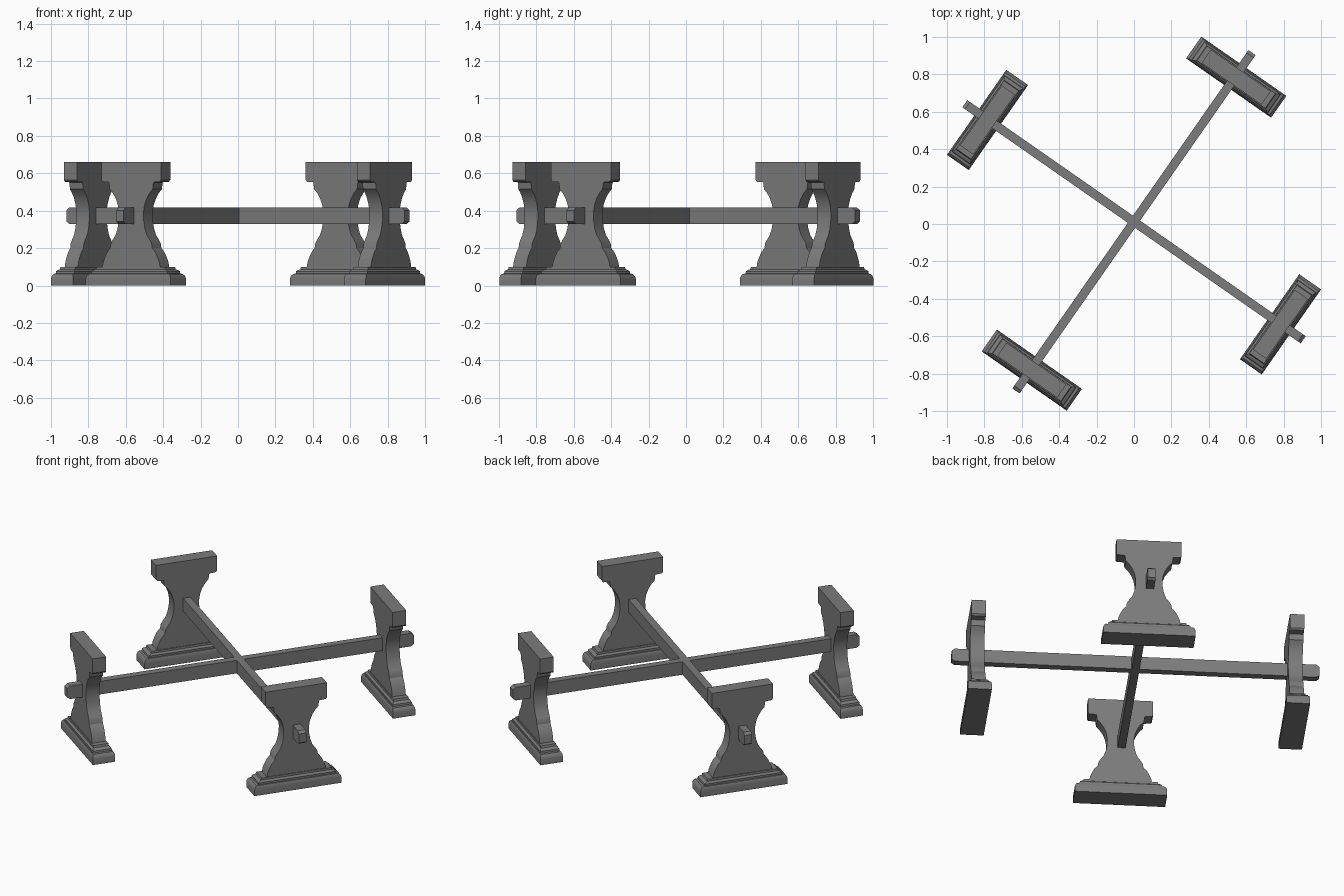
import bpy, bmesh
from math import radians
from mathutils import Matrix, Vector

if "Cube" in bpy.data.objects:
    bpy.data.objects.remove(bpy.data.objects["Cube"])

ANGLE = radians(55.1)   # direction of the first stretcher
REACH = 0.955           # distance of each trestle from the middle
HALF_T = 0.043          # half thickness of the trestle board

wood = bpy.data.materials.new("dark_grey")
wood.diffuse_color = (0.2, 0.2, 0.2, 1)
wood.use_nodes = True
wood.node_tree.nodes["Principled BSDF"].inputs["Base Color"].default_value = wood.diffuse_color


def finish(bm, name, matrix):
    bmesh.ops.recalc_face_normals(bm, faces=bm.faces)
    mesh = bpy.data.meshes.new(name)
    bm.to_mesh(mesh)
    bm.free()
    mesh.transform(matrix)
    mesh.materials.append(wood)
    obj = bpy.data.objects.new(name, mesh)
    bpy.context.collection.objects.link(obj)
    # Smooth the curved edges, keep the mouldings crisp
    bpy.context.view_layer.objects.active = obj
    obj.select_set(True)
    bpy.ops.object.shade_smooth_by_angle(angle=radians(30))
    obj.select_set(False)
    return obj


def extrude_profile(points, axis, half, name, matrix):
    """Extrude a closed outline symmetrically along an axis."""
    bm = bmesh.new()
    offset = axis * half
    face = bm.faces.new([bm.verts.new(Vector(p) - offset) for p in points])
    new = bmesh.ops.extrude_face_region(bm, geom=[face])["geom"]
    verts = [v for v in new if isinstance(v, bmesh.types.BMVert)]
    bmesh.ops.translate(bm, verts=verts, vec=offset * 2)
    # The extrusion drops the start cap when it stands alone, so close it
    bmesh.ops.holes_fill(bm, edges=bm.edges, sides=0)
    return finish(bm, name, matrix)


def loft_rectangles(levels, name, matrix):
    """Stack rectangles (half depth, half length, z) into a moulding."""
    bm = bmesh.new()
    rings = [[bm.verts.new((sx * a, sy * b, z))
              for sx, sy in ((-1, -1), (1, -1), (1, 1), (-1, 1))]
             for a, b, z in levels]
    for low, high in zip(rings, rings[1:]):
        for i in range(4):
            j = (i + 1) % 4
            bm.faces.new((low[i], low[j], high[j], high[i]))
    bm.faces.new(rings[0])
    bm.faces.new(rings[-1])
    return finish(bm, name, matrix)


# Half outline of the hourglass board: (half width, z), top to bottom
BOARD = [(0.195, 0.66), (0.195, 0.565), (0.187, 0.555), (0.145, 0.552),
         (0.140, 0.515), (0.120, 0.495), (0.101, 0.465), (0.087, 0.43),
         (0.080, 0.39), (0.081, 0.35), (0.089, 0.305), (0.102, 0.27),
         (0.124, 0.24), (0.133, 0.225), (0.137, 0.20), (0.156, 0.18),
         (0.170, 0.155), (0.183, 0.125), (0.190, 0.09)]
# Stepped foot moulding: (half depth, half length, z)
FOOT = [(0.071, 0.277, 0.0), (0.071, 0.277, 0.038), (0.069, 0.272, 0.052),
        (0.064, 0.262, 0.062), (0.060, 0.248, 0.064), (0.060, 0.246, 0.076),
        (0.055, 0.236, 0.083), (0.049, 0.226, 0.087), (0.048, 0.222, 0.1)]
# Side outline of half a stretcher end: (distance, z)
END = [(1.085, 0.33), (1.103, 0.343), (1.103, 0.402), (1.085, 0.416)]

board = [(0, u, z) for u, z in BOARD] + [(0, -u, z) for u, z in reversed(BOARD)]
beam = [(d, 0, z) for d, z in END] + [(-d, 0, z) for d, z in reversed(END)]

# Four trestles around the middle
for k in range(4):
    centre = (0, 0.010 if k % 2 else 0.002, 0)
    m = (Matrix.Translation(centre) @ Matrix.Rotation(ANGLE + k * radians(90), 4, 'Z')
         @ Matrix.Translation((REACH, 0, 0)))
    extrude_profile(board, Vector((1, 0, 0)), HALF_T, f"trestle_board_{k + 1}", m)
    loft_rectangles(FOOT, f"trestle_foot_{k + 1}", m)

# Two crossing stretchers whose tenons pass through the boards
for k in range(2):
    m = (Matrix.Translation((0, 0.012, 0))
         @ Matrix.Rotation(ANGLE + k * radians(90), 4, 'Z'))
    extrude_profile(beam, Vector((0, 1, 0)), 0.0235, f"stretcher_{k + 1}", m)
